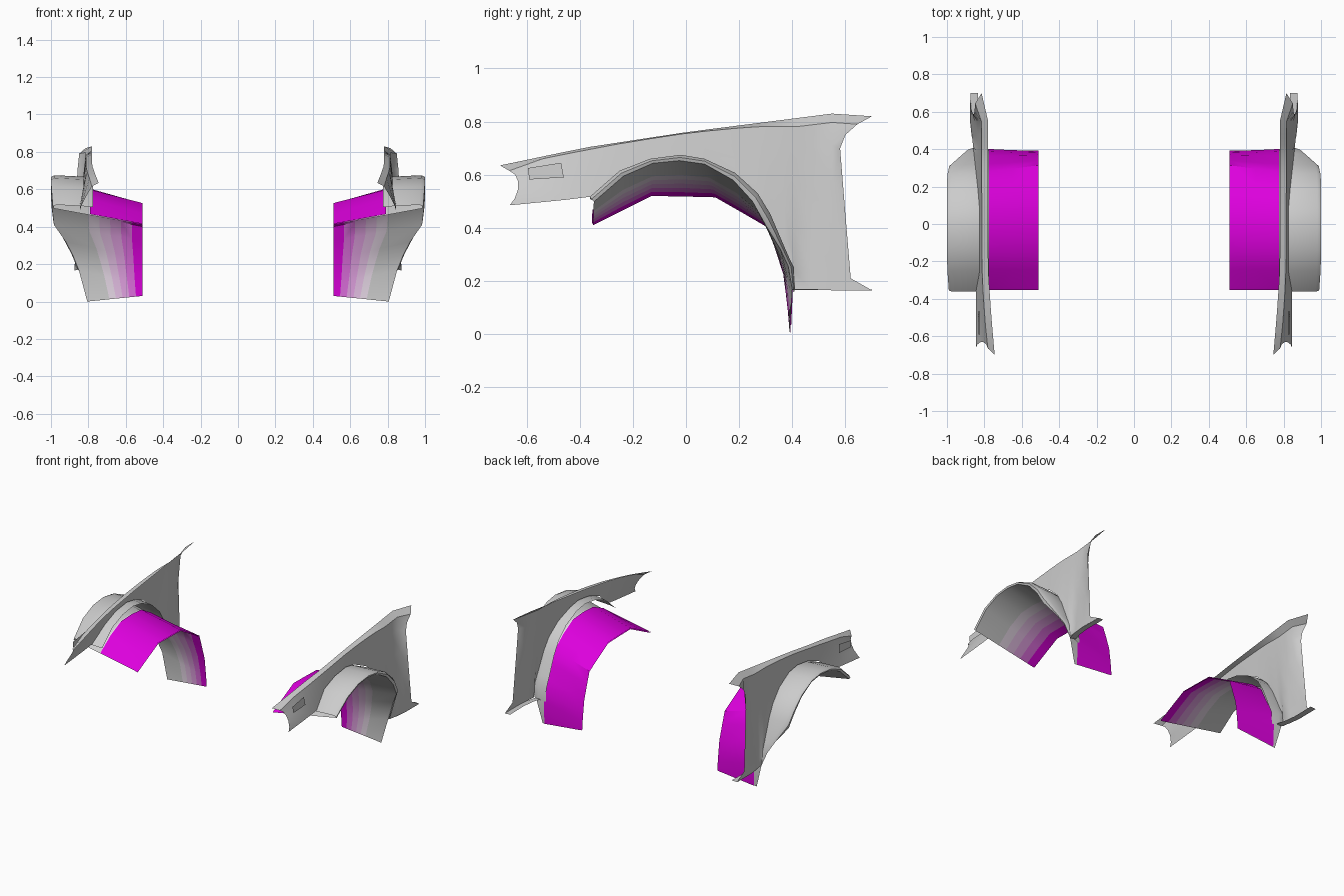
import bpy, math

if "Cube" in bpy.data.objects:
    bpy.data.objects.remove(bpy.data.objects["Cube"])

def material(name, c):
    m = bpy.data.materials.new(name)
    m.diffuse_color = (*c, 1)
    m.use_nodes = True
    m.node_tree.nodes["Principled BSDF"].inputs["Base Color"].default_value = m.diffuse_color
    return m

def lerp(a, b, t):
    return tuple(p + (q - p) * t for p, q in zip(a, b))

def loft(name, rows, mats=(), angle=35):
    """Quad sheet through rows of points, mirrored to both sides; mats go strip by strip."""
    n = len(rows[0])
    verts = [p for r in rows for p in r]
    faces, idx = [], []
    for i in range(len(rows) - 1):
        for j in range(n - 1):
            faces.append((i*n + j, i*n + j + 1, (i+1)*n + j + 1, (i+1)*n + j))
            idx.append(i)
    me = bpy.data.meshes.new(name)
    me.from_pydata(verts, [], faces)
    for m in mats:
        me.materials.append(m)
    if mats:
        for p, k in zip(me.polygons, idx):
            p.material_index = k
    ob = bpy.data.objects.new(name, me)
    bpy.context.collection.objects.link(ob)
    ob.modifiers.new("Mirror", 'MIRROR').use_axis[0] = True
    bpy.ops.object.select_all(action='DESELECT')
    ob.select_set(True)
    bpy.context.view_layer.objects.active = ob
    bpy.ops.object.shade_smooth_by_angle(angle=math.radians(angle))
    return ob

# Wheel arch stations (y, z): outer edge, inner edge, liner edge; and flare width
outer = [(-.362, .517), (-.25, .615), (-.135, .66), (-.02, .675), (.07, .66), (.185, .607),
         (.27, .53), (.317, .453), (.374, .32), (.404, .253), (.408, .168)]
inner = [(-.347, .498), (-.235, .595), (-.125, .643), (-.025, .653), (.07, .64), (.177, .58),
         (.25, .50), (.30, .41), (.355, .32), (.385, .255), (.40, .168), (.39, .0)]
liner = [(-.35, .41), (-.24, .465), (-.13, .52), (-.01, .518), (.11, .515), (.21, .458),
         (.31, .40), (.335, .325), (.366, .226), (.376, .15), (.383, .09), (.388, .03)]
width = [.99, .998, 1, 1, 1, 1, .998, .988, .925, .89, .855, .81]

# Wide flare over the wheel arch, with lip inside the panel and rolled outer rim
lip = [(.775, y * .98, z - .012) for y, z in outer]
flare_a = [(.83, y, z - .007) for y, z in outer]
flare_b = [(max(w - .02, .84), y, z) for w, (y, z) in zip(width, outer)]
rim = [(w, *lerp(o, i, .45)) for w, o, i in zip(width, outer, inner)]
edge = [(w - .004, *i) for w, i in zip(width, inner)][:11]
loft("arch_flare", [lip, flare_a, flare_b, rim, edge], angle=50)

# Arch inside: grey fading to magenta towards the car's middle
start = [(w - .004, *i) for w, i in zip(width, inner)]
end = [(.51, *l) for l in liner]
ts = [0, .4, .52, .64, .76, .88, 1]
fade = [0, .15, .35, .55, .8, 1]
grey, magenta = (.8, .8, .8), (.72, 0, .72)
mats = [material(f"liner_fade_{k}", lerp(grey, magenta, f)) for k, f in enumerate(fade)]
loft("arch_inside", [[lerp(a, b, t) for a, b in zip(start, end)] for t in ts], mats)

# Magenta outer skin of the wheel liner
def skin(a, b, x):
    p = lerp(a, b, (a[0] - x) / (a[0] - b[0]))
    return (x, p[1] * 1.012, p[2] * 1.012)
loft("wheel_liner", [[skin(a, b, x) for a, b in zip(start, end)] for x in (.79, .65, .511)],
     [material("liner_magenta", magenta)] * 2)

# Fender panel: columns run from the top edge down to the arch or the sill
def top_z(y):
    pts = [(-.70, .635), (-.38, .702), (0, .76), (.55, .83), (.70, .82)]
    for (a, za), (b, zb) in zip(pts, pts[1:]):
        if y <= b:
            return za + (zb - za) * (y - a) / (b - a)
    return zb

def top_x(y):
    return .78 - .035 * max(0, (-y - .2) / .5) ** 1.3 + .035 * max(0, (y - .55) / .15)

def bottom_x(y):
    return .845 if y < -.36 else .825 + .05 * min(1, max(0, (y - .1) / .45))

steps = [0, .05, .18, .4, .65, .9, 1]
def panel_x(y, t, yt, yb):
    xt, xb = top_x(yt), bottom_x(yb)
    if t == 0:
        return xt
    shoulder = xt + .033
    return shoulder + (xb - shoulder) * t

tops = [-.36, -.25, -.135, -.02, .07, .18, .26, .31, .36, .39, .42]
columns = []
front = [(-.70, .635), (-.665, .615), (-.643, .60), (-.632, .575), (-.632, .545),
         (-.645, .51), (-.663, .485)]
rear = [(.70, .82), (.645, .79), (.60, .75), (.58, .70), (.60, .45), (.62, .21), (.70, .165)]
columns.append([(panel_x(y, t, -.70, -.66), y, z) for t, (y, z) in zip(steps, front)])
pairs = [(-.54, (-.54, .497)), (-.45, (-.45, .506))] + list(zip(tops, outer))
pairs += [(.48, (.47, .168)), (.55, (.55, .165))]
for yt, b in pairs:
    a = (yt, top_z(yt))
    col = []
    for t in steps:
        y, z = lerp(a, b, t)
        col.append((panel_x(y, t, yt, b[0]), y, z))
    columns.append(col)
columns.append([(panel_x(y, t, .70, .70), y, z) for t, (y, z) in zip(steps, rear)])
loft("fender_panel", columns, angle=40)

# Sill fold along the lower rear edge
sill = [(.40, .85), (.47, .868), (.55, .877), (.70, .875)]
loft("sill_fold", [[(x, y, .166) for y, x in sill], [(x - .04, y, .168) for y, x in sill]])

# Slim side marker with two slots near the front
def marker(name, corners, lift):
    q = [(.823 + (.63 - z) * .1 + lift, y, z) for y, z in corners]
    loft(name, [q[:2], q[2:]])
marker("side_marker", [(-.595, .625), (-.47, .645), (-.59, .582), (-.46, .59)], .003)
marker("marker_slot_upper", [(-.535, .613), (-.48, .622), (-.535, .608), (-.48, .617)], .006)
marker("marker_slot_lower", [(-.525, .594), (-.465, .598), (-.525, .589), (-.465, .593)], .006)
